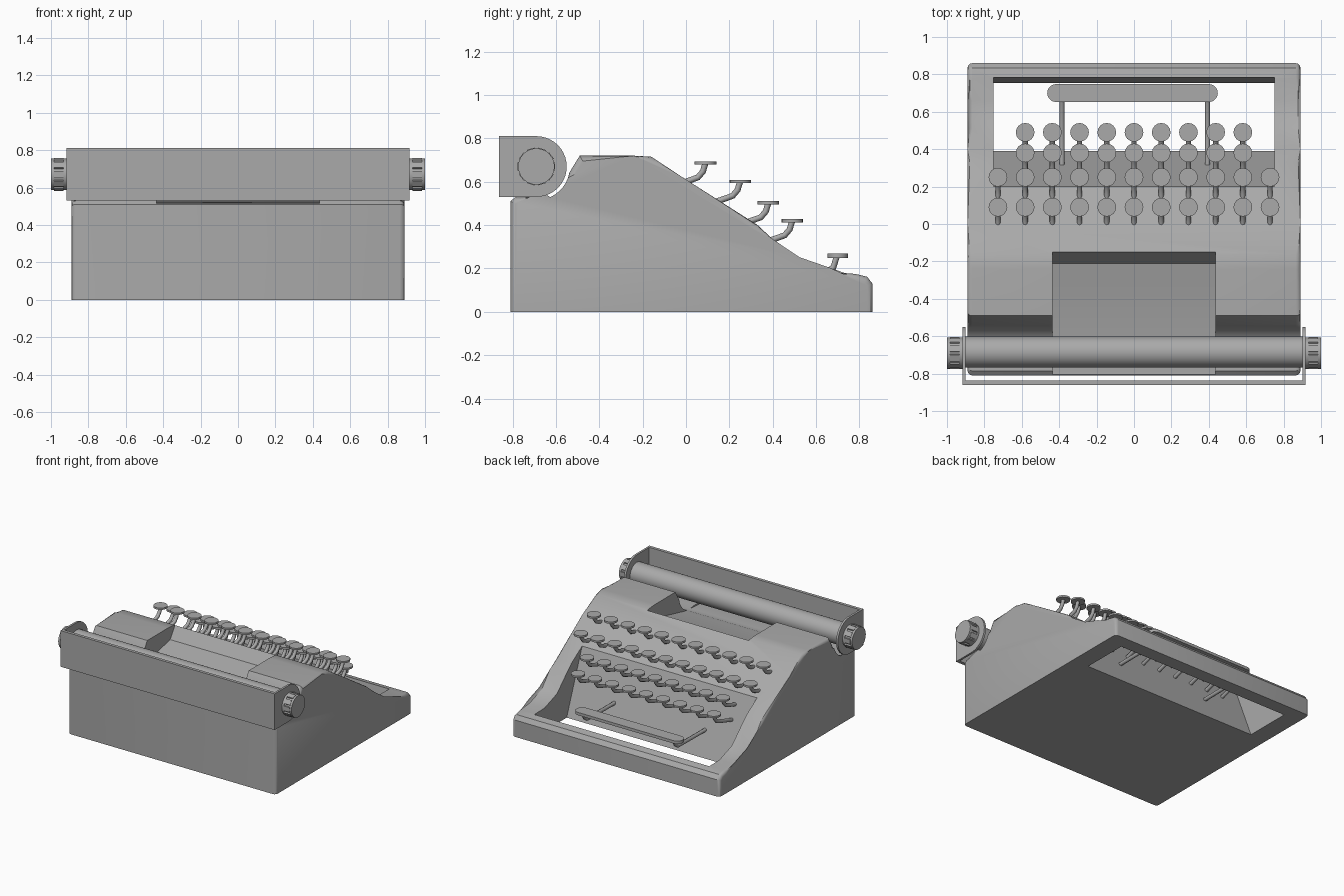
import bpy, bmesh
from math import cos, sin, pi, radians
from mathutils import Matrix, Vector

cube = bpy.data.objects.get("Cube")
if cube:
    bpy.data.objects.remove(cube, do_unlink=True)

grey = bpy.data.materials.new("plain_grey")
grey.use_nodes = True
grey.diffuse_color = (0.4, 0.4, 0.4, 1)
grey.node_tree.nodes["Principled BSDF"].inputs["Base Color"].default_value = (0.4, 0.4, 0.4, 1)


def activate(ob):
    bpy.ops.object.select_all(action='DESELECT')
    ob.select_set(True)
    bpy.context.view_layer.objects.active = ob


def smooth(ob, angle=35):
    activate(ob)
    bpy.ops.object.shade_smooth_by_angle(angle=radians(angle))


def finish(name, bm):
    bmesh.ops.recalc_face_normals(bm, faces=bm.faces[:])
    mesh = bpy.data.meshes.new(name)
    bm.to_mesh(mesh)
    bm.free()
    ob = bpy.data.objects.new(name, mesh)
    bpy.context.collection.objects.link(ob)
    mesh.materials.append(grey)
    return ob


def prism(bm, pts, lo, hi, axis='X'):
    """Extrude a (y, z) outline along x, or an (x, y) outline along z."""
    def place(p, h):
        return (h, p[0], p[1]) if axis == 'X' else (p[0], p[1], h)
    a = [bm.verts.new(place(p, lo)) for p in pts]
    b = [bm.verts.new(place(p, hi)) for p in pts]
    bm.faces.new(a)
    bm.faces.new(b[::-1])
    for i in range(len(pts)):
        j = (i + 1) % len(pts)
        bm.faces.new((a[i], b[i], b[j], a[j]))


def arc(cx, cy, r, start, end, n):
    return [(cx + r * cos(radians(start + (end - start) * i / n)),
             cy + r * sin(radians(start + (end - start) * i / n))) for i in range(n + 1)]


def rods(name, paths, radius):
    """Bent round rods along the given paths, as one mesh."""
    curve = bpy.data.curves.new(name, 'CURVE')
    curve.dimensions = '3D'
    curve.bevel_depth = radius
    curve.bevel_resolution = 2
    curve.use_fill_caps = True
    for path in paths:
        spline = curve.splines.new('POLY')
        spline.points.add(len(path) - 1)
        for point, co in zip(spline.points, path):
            point.co = (*co, 1)
    ob = bpy.data.objects.new(name, curve)
    bpy.context.collection.objects.link(ob)
    curve.materials.append(grey)
    activate(ob)
    bpy.ops.object.convert(target='MESH')
    smooth(bpy.context.object, 50)


ROLL_Y, ROLL_Z = -0.69, 0.67

# Housing: side outline with a hollow for the roller and softened side edges
outline = [(-0.81, 0), (-0.81, 0.51), (-0.785, 0.53), (-0.72, 0.53)]
outline += arc(ROLL_Y, ROLL_Z, 0.155, -75, -10, 7)
outline += [(-0.49, 0.72), (-0.24, 0.72), (-0.16, 0.715), (0, 0.61), (0.33, 0.40),
            (0.40, 0.335), (0.51, 0.23), (0.66, 0.178), (0.78, 0.175),
            (0.835, 0.162), (0.86, 0.13), (0.86, 0)]
bm = bmesh.new()
prism(bm, outline, -0.89, 0.89)
rim = [e for e in bm.edges
       if abs(e.verts[0].co.x - e.verts[1].co.x) < 1e-4
       and max(v.co.z for v in e.verts) > 0.01]
bmesh.ops.bevel(bm, geom=rim, offset=0.025, segments=3, profile=0.5, affect='EDGES')
housing = finish("housing", bm)

# Openings: keyboard well right through the base, and type basket recess
well = [(0.19, 0.51), (0.41, -0.05), (0.755, -0.05), (0.755, 0.01),
        (0.785, 0.18), (0.785, 0.7), (0.19, 0.7)]
basket = [(-0.135, 0.73), (-0.21, 0.62), (-0.32, 0.595), (-0.6, 0.53),
          (-0.78, 0.515), (-0.9, 0.515), (-0.9, 0.9), (-0.135, 0.9)]
for pts, half in ((well, 0.75), (basket, 0.435)):
    bm = bmesh.new()
    prism(bm, pts, -half, half)
    cutter = finish("opening_cutter", bm)
    cutter.hide_render = True
    mod = housing.modifiers.new("opening", 'BOOLEAN')
    mod.operation = 'DIFFERENCE'
    mod.solver = 'EXACT'
    mod.object = cutter
    activate(housing)
    bpy.ops.object.modifier_apply(modifier=mod.name)
    bpy.data.objects.remove(cutter, do_unlink=True)
smooth(housing, 30)

# Carriage: back plate with a rounded plate at each end
bm = bmesh.new()
prism(bm, [(-0.862, 0.53), (-0.838, 0.53), (-0.838, 0.81), (-0.862, 0.81)], -0.918, 0.918)
finish("carriage_back", bm)
plate = [(-0.862, 0.81), (-0.862, 0.53)] + arc(ROLL_Y, ROLL_Z, 0.14, -90, 90, 20)
for side, s in (("left", 1), ("right", -1)):
    bm = bmesh.new()
    prism(bm, plate, s * 0.902, s * 0.918)
    smooth(finish(side + "_carriage_plate", bm))

# Roller
bm = bmesh.new()
prism(bm, arc(ROLL_Y + 0.005, ROLL_Z, 0.083, 0, 348.75, 31), -0.905, 0.905)
smooth(finish("roller", bm))

# Knobs: grooved grip between two plain discs
grip = []
for i in range(10):
    for step, r in ((-12, 0.088), (12, 0.088), (14, 0.078), (22, 0.078)):
        a = radians(36 * i + step)
        grip.append((ROLL_Y + r * cos(a), ROLL_Z + r * sin(a)))
for side, s in (("left", 1), ("right", -1)):
    bm = bmesh.new()
    prism(bm, grip, s * 0.932, s * 0.985)
    for lo, hi in ((0.915, 0.934), (0.983, 1.0)):
        prism(bm, arc(ROLL_Y, ROLL_Z, 0.084, 0, 345, 23), s * lo, s * hi)
    smooth(finish(side + "_knob", bm))

# Keys: (row name, keys, y, z of cap, reach of stem back into the panel)
ROWS = (("first", 11, 0.09, 0.687, 0.12), ("second", 11, 0.25, 0.602, 0.14),
        ("third", 9, 0.38, 0.503, 0.17), ("fourth", 9, 0.49, 0.42, 0.22))
for row, count, y, z, reach in ROWS:
    xs = [(i - (count - 1) / 2) * 0.1455 for i in range(count)]
    bm = bmesh.new()
    for x in xs:
        bmesh.ops.create_cone(bm, cap_ends=True, segments=16, radius1=0.05, radius2=0.05,
                              depth=0.014, matrix=Matrix.Translation((x, y, z)))
    smooth(finish(row + "_row_caps", bm))
    rods(row + "_row_stems",
         [[(x, y, z), (x, y - 0.012, z - 0.04), (x, y - 0.035, z - 0.067),
           (x, y - 0.09, z - 0.087), (x, y - reach, z - 0.087 - 0.3 * (reach - 0.09))]
          for x in xs], 0.014)

# Space bar on two bent arms
bm = bmesh.new()
prism(bm, arc(0.4, 0.7, 0.048, -90, 90, 10) + arc(-0.416, 0.7, 0.048, 90, 270, 10),
      0.248, 0.27, axis='Z')
smooth(finish("space_bar", bm))
rods("space_bar_arms",
     [[(x, 0.28, 0.18), (x, 0.65, 0.185), (x, 0.68, 0.205), (x, 0.695, 0.255)]
      for x in (-0.385, 0.393)], 0.014)
